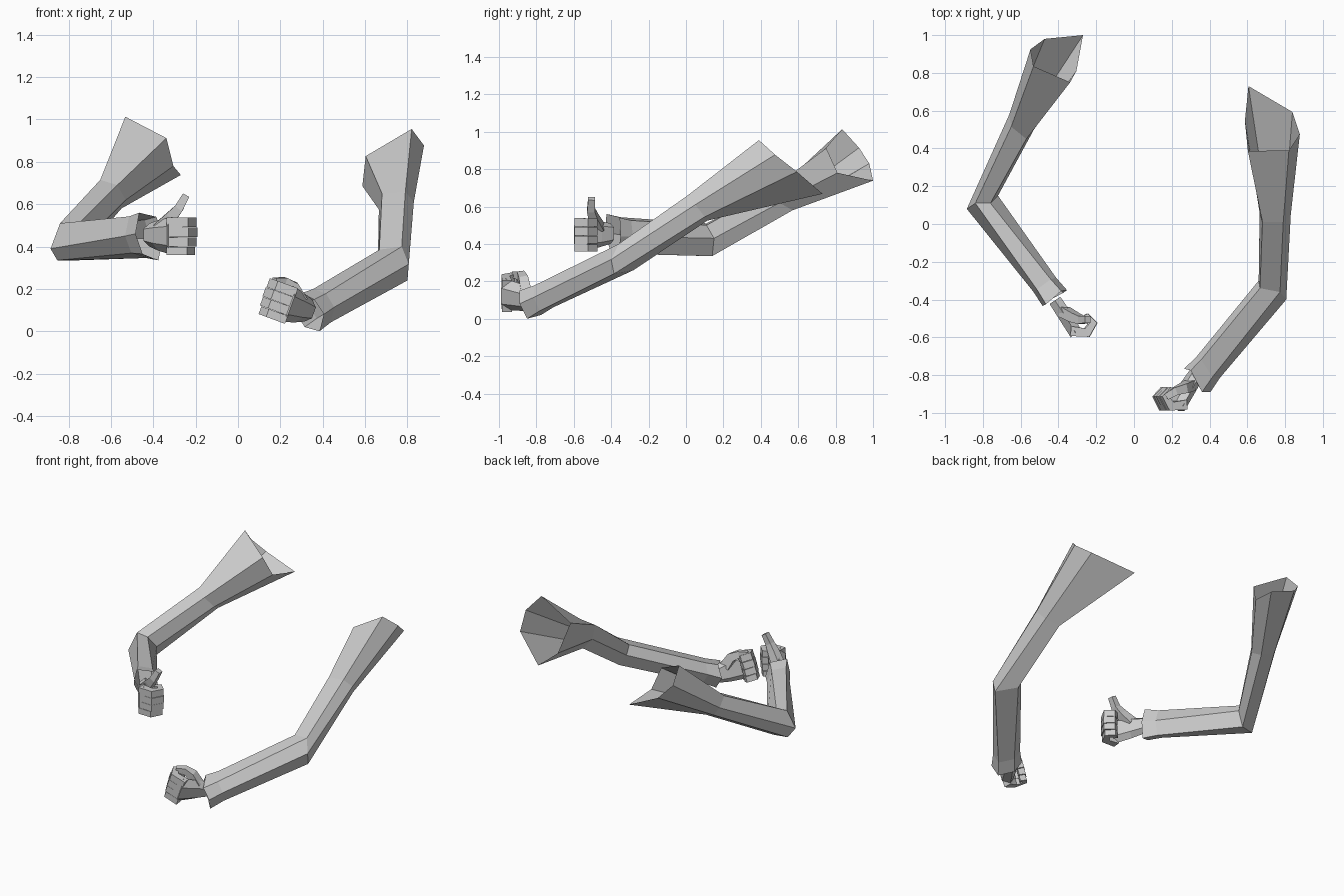
import bpy, bmesh, math
from mathutils import Vector, Matrix

if "Cube" in bpy.data.objects:
    bpy.data.objects.remove(bpy.data.objects["Cube"])

grey = bpy.data.materials.new("plain_grey")
grey.diffuse_color = (0.6, 0.6, 0.6, 1)
grey.use_nodes = True
grey.node_tree.nodes["Principled BSDF"].inputs["Base Color"].default_value = grey.diffuse_color


def loft(name, rings, open_ends=False, place=None):
    """Join rings of points into a flat-faced tube."""
    bm = bmesh.new()
    loops = [[bm.verts.new(place @ Vector(p) if place else Vector(p)) for p in r] for r in rings]
    n = len(loops[0])
    for a, b in zip(loops, loops[1:]):
        for i in range(n):
            j = (i + 1) % n
            bm.faces.new((a[i], a[j], b[j], b[i]))
    caps = [bm.faces.new(loops[0][::-1]), bm.faces.new(loops[-1])]
    bmesh.ops.recalc_face_normals(bm, faces=bm.faces[:])
    if open_ends:
        bmesh.ops.delete(bm, geom=caps, context='FACES_ONLY')
    me = bpy.data.meshes.new(name)
    bm.to_mesh(me)
    bm.free()
    me.materials.append(grey)
    ob = bpy.data.objects.new(name, me)
    bpy.context.collection.objects.link(ob)
    return ob


def sweep(name, path, sizes, axis, place):
    """Box section along a bent path, used for the digits."""
    pts = [Vector(p) for p in path]
    rings = []
    for i, p in enumerate(pts):
        t = Vector()
        if i:
            t += (p - pts[i - 1]).normalized()
        if i < len(pts) - 1:
            t += (pts[i + 1] - p).normalized()
        t.normalize()
        a = t.cross(Vector(axis)).normalized()
        b = a.cross(t)
        w, h = sizes[i]
        rings.append([p + a * w * s / 2 + b * h * u / 2
                      for s, u in ((1, 1), (-1, 1), (-1, -1), (1, -1))])
    loft(name, rings, place=place)


def sleeve(name, shoulder, middle, elbow, cuff):
    """Six-sided sleeve with a narrow band just before the flared cuff."""
    c = sum((Vector(p) for p in cuff), Vector()) / 6
    e = sum((Vector(p) for p in elbow), Vector()) / 6
    mid = e.lerp(c, 0.86)
    band = []
    for p, q in zip(elbow, cuff):
        v = Vector(p).lerp(Vector(q), 0.86)
        band.append(mid + (v - mid) * 0.9)
    loft(name, [shoulder, middle, elbow, band, cuff], open_ends=True)


def hand(side, place, thumb):
    # palm: outer edge, inner edge, bottom, top
    rings = []
    for (ox, oy), (ix, iy), lo, hi in (
            ((-.447, -.423), (-.39, -.385), .40, .51),
            ((-.405, -.49), (-.345, -.45), .38, .525),
            ((-.335, -.60), (-.285, -.55), .36, .54)):
        h = hi - lo
        mx, my = (ox + ix) / 2, (oy + iy) / 2
        rings.append([(ox, oy, lo + h * .25), (ox, oy, hi - h * .25), (mx, my, hi),
                      (ix, iy, hi - h * .2), (ix, iy, lo + h * .2), (mx, my, lo)])
    loft(side + "_palm", rings, place=place)
    # four curled fingers stacked under each other
    for i, (z, h, k) in enumerate(((.515, .046, .97), (.468, .047, 1.0),
                                   (.422, .044, .97), (.379, .040, .9))):
        path = [(-.325 + (x + .325) * k, y, z) for x, y in
                ((-.335, -.567), (-.245, -.575), (-.213, -.525), (-.245, -.492), (-.272, -.507))]
        sizes = [(.052, h), (.05, h * .98), (.042, h * .96), (.036, h * .94), (.03, h * .9)]
        sweep(f"{side}_finger_{i + 1}", path, sizes, (0, 0, 1), place)
    sweep(side + "_thumb", thumb, [(.065, .055), (.055, .05), (.042, .042), (.034, .036)],
          (0, 1, 0), place)


# ring order: top outer, outer, bottom outer, bottom inner, inner, top inner
sleeve("raised_arm_sleeve",
       [(-.532, .835, 1.013), (-.548, .925, .914), (-.473, .98, .83),
        (-.27, 1.0, .738), (-.305, .81, .78), (-.338, .75, .912)],
       [(-.65, .515, .715), (-.66, .58, .66), (-.63, .60, .61),
        (-.55, .57, .58), (-.53, .50, .62), (-.57, .45, .69)],
       [(-.84, .11, .51), (-.885, .08, .39), (-.853, .12, .335),
        (-.76, .14, .335), (-.72, .15, .43), (-.76, .11, .50)],
       [(-.466, -.425, .56), (-.484, -.434, .46), (-.45, -.405, .365),
        (-.376, -.365, .335), (-.355, -.35, .44), (-.385, -.355, .54)])
sleeve("lowered_arm_sleeve",
       [(.82, .39, .955), (.878, .476, .877), (.839, .593, .786),
        (.606, .73, .668), (.587, .545, .686), (.603, .386, .827)],
       [(.79, .01, .66), (.83, .05, .61), (.80, .10, .545),
        (.70, .115, .525), (.665, .06, .575), (.68, .01, .65)],
       [(.773, -.36, .40), (.806, -.40, .317), (.80, -.385, .24),
        (.70, -.28, .26), (.66, -.30, .33), (.667, -.34, .385)],
       [(.36, -.89, .15), (.405, -.89, .08), (.385, -.85, .0),
        (.315, -.775, .02), (.265, -.766, .10), (.30, -.775, .18)])

# thumb-up hand, and its mirrored, tilted fist
hand("raised_hand", Matrix.Identity(4),
     [(-.37, -.465, .485), (-.315, -.495, .54), (-.28, -.508, .58), (-.245, -.505, .642)])
centre = Vector((.2, -.915, .14))
tilt = (Matrix.Translation(centre) @ Matrix.Rotation(math.radians(20), 4, 'Y')
        @ Matrix.Translation(-centre))
hand("lowered_hand",
     tilt @ Matrix.Translation((-.08, -.39, -.31)) @ Matrix.Diagonal((-1, 1, 1, 1)),
     [(-.37, -.465, .485), (-.315, -.48, .535), (-.265, -.495, .545), (-.22, -.525, .53)])
